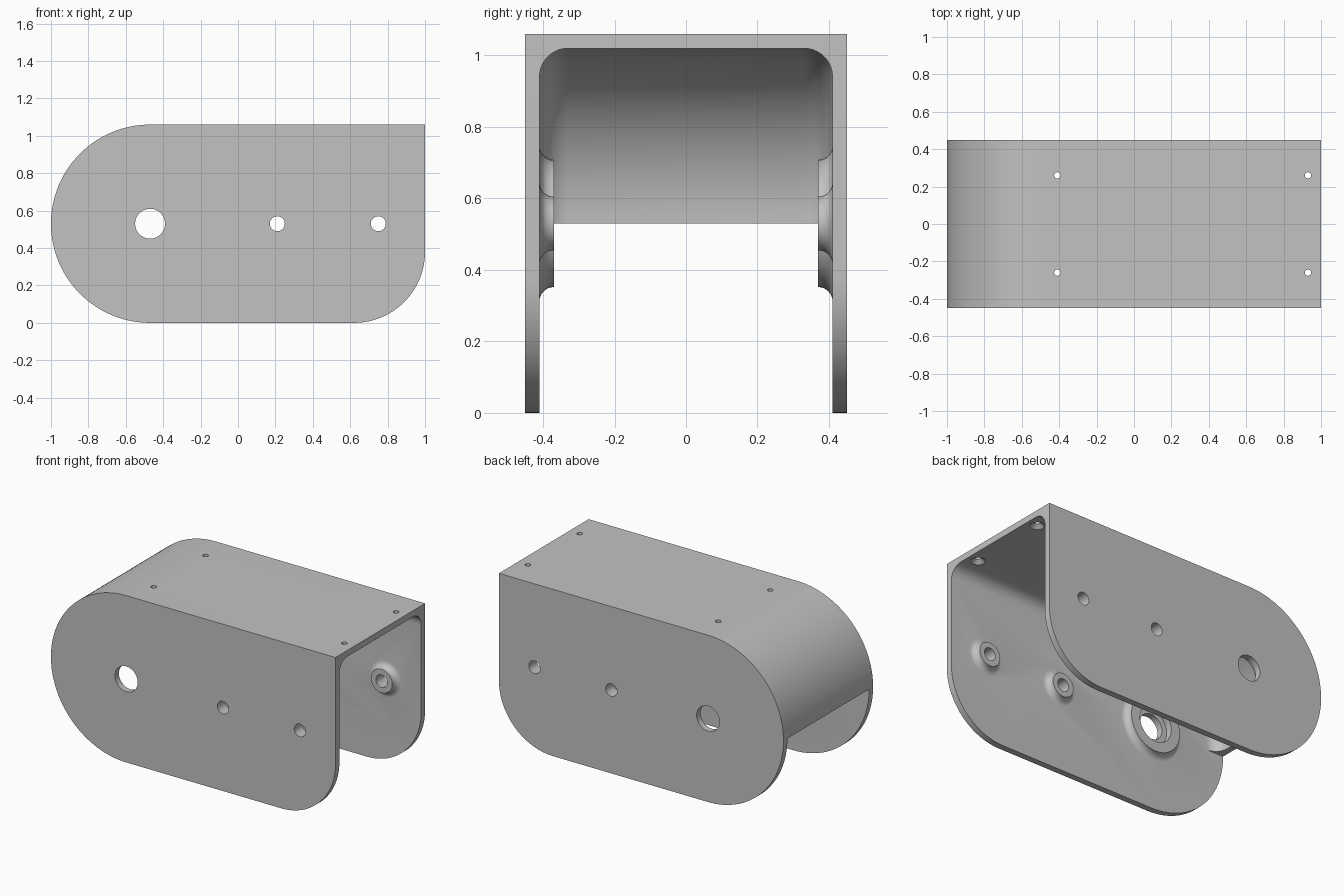
import bpy, bmesh
from math import sin, cos, pi, sqrt
from mathutils import Matrix, Vector

if "Cube" in bpy.data.objects:
    bpy.data.objects.remove(bpy.data.objects["Cube"], do_unlink=True)

H, HALF, WALL, FILLET = 1.06, 0.45, 0.04, 0.08
CX, CZ = -0.47, 0.53          # centre of the large rounded end

grey = bpy.data.materials.new("light grey")
grey.use_nodes = True
grey.diffuse_color = (0.54, 0.54, 0.54, 1)
grey.node_tree.nodes["Principled BSDF"].inputs["Base Color"].default_value = (0.54, 0.54, 0.54, 1)


def arc(cx, cz, r, a0, a1, n):
    return [(cx + r * cos(a0 + (a1 - a0) * i / n), cz + r * sin(a0 + (a1 - a0) * i / n))
            for i in range(n + 1)]


def loft(name, rings, closed_ends=True):
    """Skin a list of equal-length point rings into a closed solid."""
    bm = bmesh.new()
    vs = [[bm.verts.new(p) for p in ring] for ring in rings]
    n = len(vs[0])
    for a, b in zip(vs, vs[1:]):
        for i in range(n):
            j = (i + 1) % n
            bm.faces.new((a[i], a[j], b[j], b[i]))
    bm.faces.new(vs[0][::-1])
    bm.faces.new(vs[-1])
    bmesh.ops.recalc_face_normals(bm, faces=bm.faces)
    me = bpy.data.meshes.new(name)
    bm.to_mesh(me)
    bm.free()
    me.materials.append(grey)
    ob = bpy.data.objects.new(name, me)
    bpy.context.collection.objects.link(ob)
    return ob


def lathe(name, profile, origin, axis, n=48):
    """Solid of revolution; profile is (radius, distance along axis)."""
    turn = Vector((0, 0, 1)).rotation_difference(Vector(axis)).to_matrix().to_4x4()
    m = Matrix.Translation(origin) @ turn
    return loft(name, [[m @ Vector((r * cos(2 * pi * i / n), r * sin(2 * pi * i / n), d))
                        for i in range(n)] for r, d in profile])


def combine(target, tool, operation):
    tool.hide_render = True
    mod = target.modifiers.new("combine", "BOOLEAN")
    mod.operation, mod.solver, mod.object = operation, "EXACT", tool
    bpy.context.view_layer.objects.active = target
    bpy.ops.object.modifier_apply(modifier=mod.name)
    bpy.data.objects.remove(tool, do_unlink=True)


# Outer body: one large round end, one rounded lower corner
outline = (arc(CX, CZ, CZ, pi / 2, 3 * pi / 2, 64)
           + arc(0.62, 0.38, 0.38, -pi / 2, 0, 24) + [(1, H)])
body = loft("bracket_housing", [[(x, y, z) for x, z in outline] for y in (-HALF, HALF)])


# Open cavity with filleted inner edges
def cavity_ring(y, inset):
    pts = ([(1.2, H - inset)] + arc(CX, CZ, CZ - inset, pi / 2, pi, 32)
           + [(-1.2, CZ), (-1.2, -0.2), (1.2, -0.2)])
    return [(x, y, z) for x, z in pts]


inner = HALF - WALL
side = [(inner - FILLET * (1 - cos(t)), WALL + FILLET * (1 - sin(t)))
        for t in [pi / 2 * i / 10 for i in range(11)]]
rings = [cavity_ring(-y, d) for y, d in side] + [cavity_ring(y, d) for y, d in reversed(side)]
combine(body, loft("cavity_cutter", rings), "DIFFERENCE")

# Flared bosses on both inner walls, then their bores
bores = [(CX, 0.178, 0.08), (0.21, 0.075, 0.04), (0.75, 0.075, 0.04)]
FLARE = 0.04
for s in (-1, 1):
    for x, r, hole in bores:
        curve = [(r + FLARE * (1 - sin(t)), FLARE * (1 - cos(t)))
                 for t in [pi / 2 * i / 8 for i in range(9)]]
        profile = [(r + FLARE, -0.02)] + curve
        combine(body, lathe("boss", profile, (x, s * inner, CZ), (0, -s, 0)), "UNION")
for x, r, hole in bores:
    combine(body, lathe("bore_cutter", [(hole, -0.6), (hole, 0.6)], (x, 0, CZ), (0, 1, 0)),
            "DIFFERENCE")
# Bearing recesses in the large bosses
for s in (-1, 1):
    combine(body, lathe("recess_cutter", [(0.115, -0.1), (0.115, 0.04)],
                        (CX, s * (inner - FLARE), CZ), (0, s, 0)), "DIFFERENCE")

# Roof screw holes, countersunk from below
for x in (-0.41, 0.93):
    for y in (-0.26, 0.26):
        combine(body, lathe("screw_cutter", [(0.042, -0.05), (0.042, 0), (0.017, 0.022), (0.017, 0.1)],
                            (x, y, H - WALL), (0, 0, 1), 24), "DIFFERENCE")

bpy.ops.object.select_all(action="DESELECT")
body.select_set(True)
bpy.context.view_layer.objects.active = body
bpy.ops.object.shade_smooth_by_angle(angle=pi / 6)
